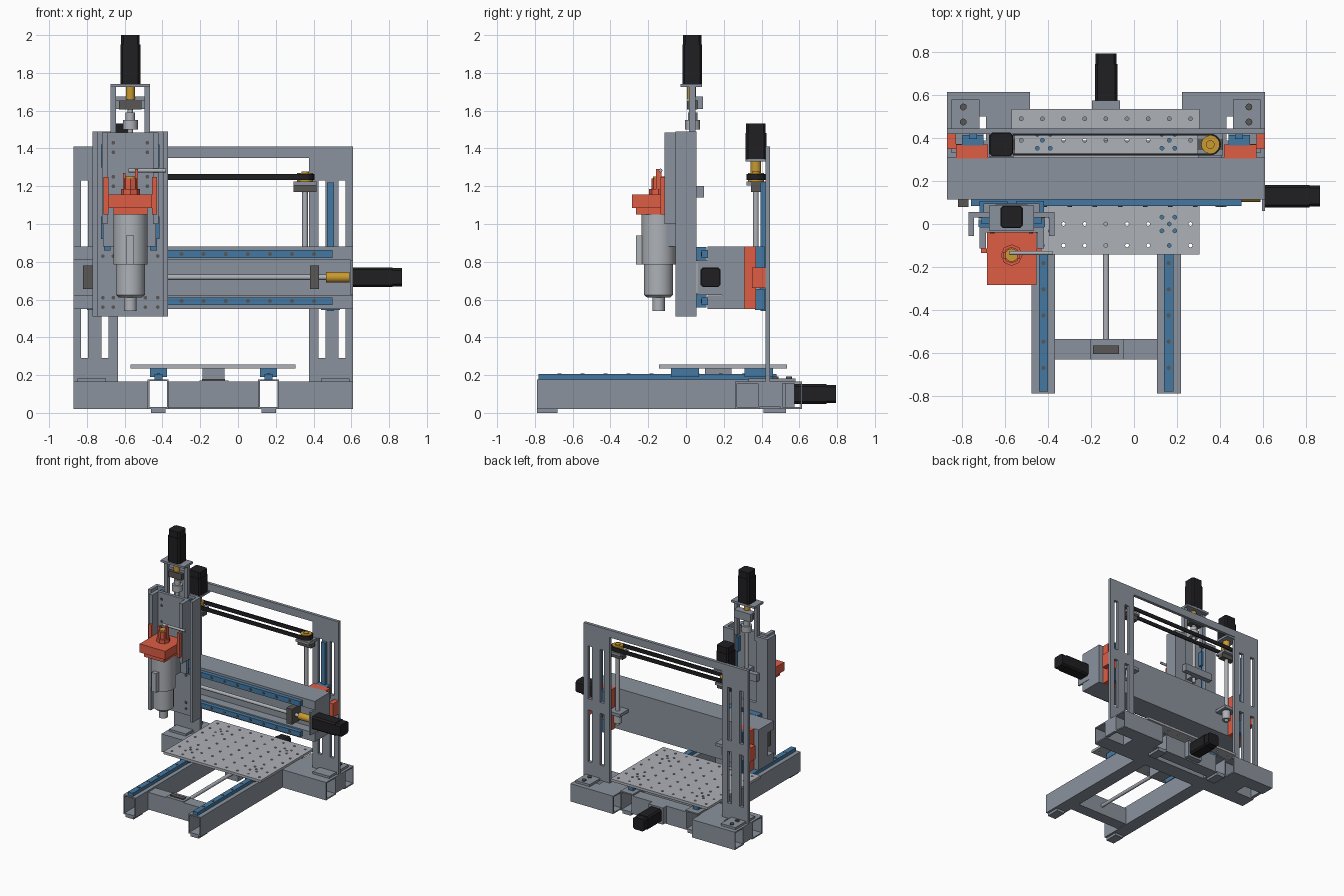
import bpy, bmesh, math
from mathutils import Matrix, Vector

CX = -0.13                                   # mirror plane of the gantry


def mat(name, c):
    m = bpy.data.materials.new(name)
    m.diffuse_color = (*c, 1)
    return m


STEEL = mat("steel", (0.26, 0.29, 0.34))
LIGHT = mat("aluminium", (0.42, 0.44, 0.47))
BLUE = mat("blue_rail", (0.06, 0.19, 0.36))
RED = mat("red_orange", (0.73, 0.11, 0.06))
GOLD = mat("brass", (0.58, 0.32, 0.03))
BLACK = mat("black", (0.014, 0.014, 0.016))
DARK = mat("dark_block", (0.1, 0.095, 0.09))


def finish(name, bm, m, smooth=False):
    bmesh.ops.recalc_face_normals(bm, faces=bm.faces)
    me = bpy.data.meshes.new(name)
    bm.to_mesh(me)
    bm.free()
    ob = bpy.data.objects.new(name, me)
    bpy.context.collection.objects.link(ob)
    me.materials.append(m)
    if smooth:
        bpy.ops.object.select_all(action='DESELECT')
        ob.select_set(True)
        bpy.context.view_layer.objects.active = ob
        bpy.ops.object.shade_smooth_by_angle(angle=math.radians(35))
    return ob


def boxes(name, m, *bounds):
    """One object from boxes given as x0,x1,y0,y1,z0,z1."""
    bm = bmesh.new()
    for x0, x1, y0, y1, z0, z1 in bounds:
        t = Matrix.Translation(((x0 + x1) / 2, (y0 + y1) / 2, (z0 + z1) / 2))
        bmesh.ops.create_cube(bm, size=1, matrix=t @ Matrix.Diagonal((x1 - x0, y1 - y0, z1 - z0, 1)))
    return finish(name, bm, m)


def cyls(name, m, axis, items, seg=24):
    """One object from cylinders given as start point, length, r1, r2 along axis."""
    bm = bmesh.new()
    rot = {'x': Matrix.Rotation(math.pi / 2, 4, 'Y'), 'y': Matrix.Rotation(-math.pi / 2, 4, 'X'),
           'z': Matrix.Identity(4)}[axis]
    for p, ln, r1, r2 in items:
        bmesh.ops.create_cone(bm, cap_ends=True, segments=seg, radius1=r1, radius2=r2, depth=ln,
                              matrix=Matrix.Translation(p) @ rot @ Matrix.Translation((0, 0, ln / 2)))
    return finish(name, bm, m, True)


def cut(ob, cutter):
    md = ob.modifiers.new("cut", 'BOOLEAN')
    md.operation, md.object, md.solver = 'DIFFERENCE', cutter, 'EXACT'
    bpy.context.view_layer.objects.active = ob
    bpy.ops.object.modifier_apply(modifier="cut")
    bpy.data.objects.remove(cutter)


def tube(x0, x1, y0, y1, z0, z1, axis, w=0.01):
    """Four wall boxes of a hollow tube open along axis."""
    out = [(x0, x1, y0, y1, z0, z0 + w), (x0, x1, y0, y1, z1 - w, z1)]
    if axis == 'y':
        return out + [(x0, x0 + w, y0, y1, z0, z1), (x1 - w, x1, y0, y1, z0, z1)]
    return out + [(x0, x1, y0, y0 + w, z0, z1), (x0, x1, y1 - w, y1, z0, z1)]


def mx(b):
    return (2 * CX - b[1], 2 * CX - b[0], *b[2:])


def both(name, m, *bounds):
    return boxes(name, m, *bounds, *[mx(b) for b in bounds])


def motor(name, c, axis, a0, a1, w=0.105):
    """Square stepper body with chamfered edges and a slimmer end cap."""
    bm = bmesh.new()
    i = 'xyz'.index(axis)
    out = 1 if a1 > a0 else -1
    for s, e, k in ((a0, a1 - out * 0.05, 1), (a1 - out * 0.05, a1, 0.93)):
        p, d = Vector(c), [w * k] * 3
        p[i], d[i] = (s + e) / 2, abs(e - s)
        g = bmesh.ops.create_cube(bm, size=1, matrix=Matrix.Translation(p) @ Matrix.Diagonal((*d, 1)))
        es = [ed for ed in {ed for v in g['verts'] for ed in v.link_edges}
              if abs((ed.verts[0].co - ed.verts[1].co)[i]) > 0.001]
        bmesh.ops.bevel(bm, geom=es, offset=0.012, segments=1, affect='EDGES')
    return finish(name, bm, BLACK)


# --- base: two long open tubes with cross beams between and outside
both("bed_tube", STEEL, *tube(-0.478, -0.367, -0.79, 0.53, 0.02, 0.178, 'y'))
both("foot_pad", STEEL, (-0.46, -0.385, -0.79, -0.68, 0, 0.02), (-0.46, -0.385, 0.41, 0.53, 0, 0.02))
boxes("front_cross_beam", STEEL, (-0.367, 0.107, -0.63, -0.535, 0.025, 0.165))
boxes("rear_cross_beam", STEEL, *tube(-0.367, 0.107, 0.26, 0.39, 0.02, 0.165, 'x'),
      *tube(-0.367, 0.107, 0.43, 0.53, 0.02, 0.165, 'x'))
both("base_outrigger", STEEL, *tube(-0.87, -0.478, 0.26, 0.39, 0.02, 0.165, 'x'),
     *tube(-0.87, -0.484, 0.50, 0.615, 0.02, 0.165, 'x'), (-0.69, -0.478, 0.39, 0.50, 0.02, 0.165))
both("frame_foot_bracket", STEEL, (-0.85, -0.72, 0.445, 0.58, 0.165, 0.183),
     (-0.87, -0.845, 0.39, 0.51, 0.03, 0.165), (-0.85, -0.70, 0.33, 0.42, 0.165, 0.183))
both("bed_rail", BLUE, (-0.443, -0.40, -0.78, 0.48, 0.178, 0.205))
cyls("bed_rail_bolt", DARK, 'z', [((x, -0.67 + 0.122 * i, 0.2), 0.008, 0.01, 0.01)
                                  for x in (-0.4215, 0.1615) for i in range(9)], 10)
cyls("foot_bolt", DARK, 'z', [((x, y, 0.18), 0.012, 0.016, 0.016)
                              for x in (-0.795, 0.535) for y in (0.475, 0.545)], 12)

# --- moving table with drilled holes and its drive
both("table_carriage", BLUE, (-0.467, -0.377, -0.08, 0.07, 0.19, 0.235), (-0.467, -0.377, 0.31, 0.46, 0.19, 0.235))
table = boxes("table_plate", LIGHT, (-0.57, 0.305, -0.143, 0.535, 0.235, 0.255))
holes = [(-0.525 + 0.0985 * i, y) for i in range(9) for y in (-0.1, 0, 0.1, 0.2, 0.295, 0.39, 0.49)]
holes += [(cx + dx, cy + dy) for cx in (-0.42, 0.16) for cy in (0, 0.385)
          for dx in (-0.03, 0.03) for dy in (-0.032, 0.032)]
cut(table, cyls("hole_cutter", DARK, 'z', [((x, y, 0.2), 0.1, 0.009, 0.009) for x, y in holes], 10))
boxes("table_nut_mount", STEEL, (-0.187, -0.072, 0.1, 0.24, 0.05, 0.235))
boxes("table_screw_bearing", DARK, (-0.19, -0.07, -0.605, -0.565, 0.045, 0.18))
boxes("bearing_plate", STEEL, (-0.205, -0.05, -0.63, -0.535, 0.165, 0.172))
cyls("table_screw", LIGHT, 'y', [((CX, -0.6, 0.1), 1.12, 0.014, 0.014)])
boxes("table_motor_plate", STEEL, (-0.195, -0.065, 0.53, 0.575, 0.03, 0.165))
motor("table_motor", (CX, 0, 0.1), 'y', 0.575, 0.795)

# --- upright gantry frame: one plate with a window and slots
frame = boxes("gantry_frame", STEEL, (-0.87, 0.61, 0.42, 0.445, 0.165, 1.41))
slots = [(x, x + 0.037, 0.3, 0.5, z0, z1) for x in (-0.83, -0.722)
         for z0, z1 in ((0.29, 0.71), (0.80, 1.23))]
cut(frame, boxes("slot_cutter", DARK, (-0.635, 0.375, 0.3, 0.5, 0.1, 1.35), *slots, *[mx(b) for b in slots]))
both("lift_rail", BLUE, (-0.768, -0.73, 0.395, 0.42, 0.54, 1.22))
both("lift_carriage", BLUE, (-0.80, -0.70, 0.365, 0.415, 0.77, 0.88), (-0.80, -0.70, 0.365, 0.415, 0.545, 0.655))
both("lift_bracket", RED, (-0.83, -0.68, 0.305, 0.37, 0.55, 0.88), (-0.87, -0.83, 0.37, 0.428, 0.66, 0.77),
     (-0.87, -0.80, 0.35, 0.372, 0.66, 0.77))

# --- horizontal beam with a channel in front, rails and x drive
boxes("cross_beam", STEEL, (-0.87, 0.61, 0.19, 0.31, 0.55, 0.88), (-0.87, 0.61, 0.115, 0.19, 0.81, 0.88),
      (-0.87, 0.61, 0.115, 0.19, 0.55, 0.622))
boxes("x_rail", BLUE, (-0.76, 0.5, 0.083, 0.115, 0.82, 0.862), (-0.76, 0.5, 0.083, 0.115, 0.572, 0.612))
cyls("x_rail_bolt", DARK, 'y', [((-0.65 + 0.117 * i, 0.08, z), 0.01, 0.011, 0.011)
                                for i in range(10) for z in (0.841, 0.592)], 10)
boxes("x_carriage", BLUE, *[(x, x + 0.13, 0.055, 0.108, z, z + 0.075)
                            for x in (-0.72, -0.55) for z in (0.803, 0.558)])
cyls("x_screw", LIGHT, 'x', [((-0.8, 0.13, 0.718), 1.28, 0.014, 0.014)])
boxes("x_screw_bearing", DARK, (0.38, 0.43, 0.08, 0.19, 0.655, 0.78), (-0.82, -0.77, 0.08, 0.19, 0.655, 0.78))
cyls("x_coupling", GOLD, 'x', [((0.465, 0.13, 0.718), 0.125, 0.028, 0.028)])
boxes("x_motor_plate", STEEL, (0.595, 0.61, 0.06, 0.19, 0.625, 0.81))
motor("x_motor", (0, 0.13, 0.718), 'x', 0.61, 0.867)

# --- lift screws, belt and lift motor
LX = (-0.615, 0.355)
cyls("lift_screw", LIGHT, 'z', [((x, 0.37, 0.62), 0.62, 0.015, 0.015) for x in LX])
cyls("lift_nut", LIGHT, 'z', [((x, 0.37, 0.64), 0.07, 0.033, 0.033) for x in LX])
both("lift_nut_bracket", STEEL, (-0.67, -0.56, 0.305, 0.42, 0.71, 0.735))
both("lift_screw_bearing", DARK, (-0.675, -0.555, 0.345, 0.395, 1.17, 1.225))
both("lift_bearing_shelf", STEEL, (-0.675, -0.555, 0.32, 0.42, 1.205, 1.225))
cyls("belt_pulley", GOLD, 'z', [((x, 0.37, 1.225), 0.045, 0.042, 0.042) for x in LX])
cyls("lift_coupling", GOLD, 'z', [((-0.615, 0.37, 1.265), 0.065, 0.028, 0.028), ((0.355, 0.37, 1.265), 0.012, 0.02, 0.02)])
boxes("lift_motor_plate", STEEL, (-0.675, -0.56, 0.315, 0.445, 1.33, 1.345))
motor("lift_motor", (-0.618, 0.37, 0), 'z', 1.345, 1.533, 0.11)
bm = bmesh.new()
rings = []
for k in range(24):
    a = -math.pi / 2 + math.pi * (k % 12) / 11 + (math.pi if k > 11 else 0)
    cx = LX[1] if k < 12 else LX[0]
    rings.append([bm.verts.new((cx + r * math.cos(a), 0.37 + r * math.sin(a), z))
                  for r, z in ((0.042, 1.233), (0.05, 1.233), (0.05, 1.265), (0.042, 1.265))])
for a, b in zip(rings, rings[1:] + rings[:1]):
    for i in range(4):
        bm.faces.new((a[i], b[i], b[i - 1], a[i - 1]))
finish("drive_belt", bm, BLACK)

# --- vertical axis: channel housing, rails, sliding carrier
SX, SY = -0.57, -0.145
boxes("z_housing", STEEL, (-0.77, -0.745, -0.055, 0.055, 0.51, 1.49), (-0.395, -0.37, -0.055, 0.055, 0.51, 1.49),
      (-0.745, -0.395, 0.03, 0.055, 0.51, 0.95), (-0.745, -0.67, 0.03, 0.055, 0.95, 1.49),
      (-0.47, -0.395, 0.03, 0.055, 0.95, 1.49))
boxes("z_rail", BLUE, (-0.71, -0.675, 0.0, 0.03, 0.86, 1.47), (-0.465, -0.43, 0.0, 0.03, 0.86, 1.47))
boxes("z_carriage", BLUE, *[(x, x + 0.065, -0.015, 0.02, z, z + 0.12)
                            for x in (-0.725, -0.48) for z in (0.92, 1.3)])
boxes("z_carrier", STEEL, (-0.715, -0.435, -0.04, -0.015, 0.88, 1.485), (-0.72, -0.69, -0.115, -0.015, 1.0, 1.485),
      (-0.45, -0.42, -0.115, -0.015, 1.0, 1.485))
cyls("carrier_bolt", DARK, 'y', [((x, -0.045, z), 0.01, 0.01, 0.01) for x in (-0.66, -0.48)
                                 for z in (1.43, 1.38, 1.25, 1.2)], 10)
cyls("housing_bolt", DARK, 'y', [((x, 0.025, z), 0.01, 0.01, 0.01) for x in (-0.715, -0.66, -0.49, -0.425)
                                 for z in (0.83, 0.61, 0.56)], 10)
boxes("z_nut_bar", STEEL, (-0.70, -0.44, 0.055, 0.095, 1.14, 1.2), (-0.60, -0.54, -0.015, 0.06, 1.14, 1.2))
cyls("z_screw", LIGHT, 'z', [((SX, 0.035, 1.1), 0.55, 0.014, 0.014), ((SX, 0.035, 1.5), 0.05, 0.04, 0.04),
                             ((SX, 0.035, 1.55), 0.04, 0.025, 0.025)])
boxes("z_motor_frame", STEEL, (-0.675, -0.465, -0.03, 0.085, 1.725, 1.742), (-0.675, -0.645, 0.015, 0.05, 1.45, 1.725),
      (-0.495, -0.465, 0.015, 0.05, 1.45, 1.725), (-0.645, -0.495, 0.06, 0.09, 1.61, 1.675),
      (-0.65, -0.49, 0.03, 0.06, 1.655, 1.675))
boxes("z_screw_bearing", DARK, (-0.63, -0.51, 0.005, 0.06, 1.605, 1.655))
cyls("z_coupling", GOLD, 'z', [((SX, 0.03, 1.66), 0.067, 0.024, 0.024)])
motor("z_motor", (SX, 0.033, 0), 'z', 1.742, 2.0)

# --- spindle and its clamp
boxes("spindle_mount", RED, (-0.685, -0.455, -0.285, -0.04, 1.085, 1.155), (-0.66, -0.48, -0.265, -0.04, 1.05, 1.085),
      (-0.712, -0.685, -0.135, -0.115, 1.05, 1.25), (-0.455, -0.43, -0.135, -0.115, 1.05, 1.25))
cyls("spindle_cap", RED, 'z', [((SX, SY, 1.155), 0.085, 0.038, 0.038), ((SX, SY, 1.155), 0.03, 0.05, 0.05)], 8)
cyls("spindle_cap_ring", GOLD, 'z', [((SX, SY, 1.24), 0.012, 0.03, 0.03)])
boxes("cap_posts", RED, (-0.61, -0.595, -0.16, -0.13, 1.155, 1.27), (-0.545, -0.53, -0.16, -0.13, 1.155, 1.29))
cyls("hose_bar", LIGHT, 'x', [((-0.58, -0.135, 1.283), 0.2, 0.01, 0.01)], 12)
cyls("spindle_body", LIGHT, 'z', [((SX, SY, 0.785), 0.265, 0.09, 0.09), ((SX, SY, 0.625), 0.17, 0.077, 0.077),
                                  ((SX, SY, 0.61), 0.015, 0.06, 0.077), ((SX, SY, 0.54), 0.08, 0.033, 0.033)], 40)
boxes("spindle_cover", LIGHT, (-0.592, -0.55, -0.265, -0.22, 0.785, 0.94))
boxes("spindle_bracket", STEEL, (-0.65, -0.49, -0.1, -0.03, 0.88, 1.05))
